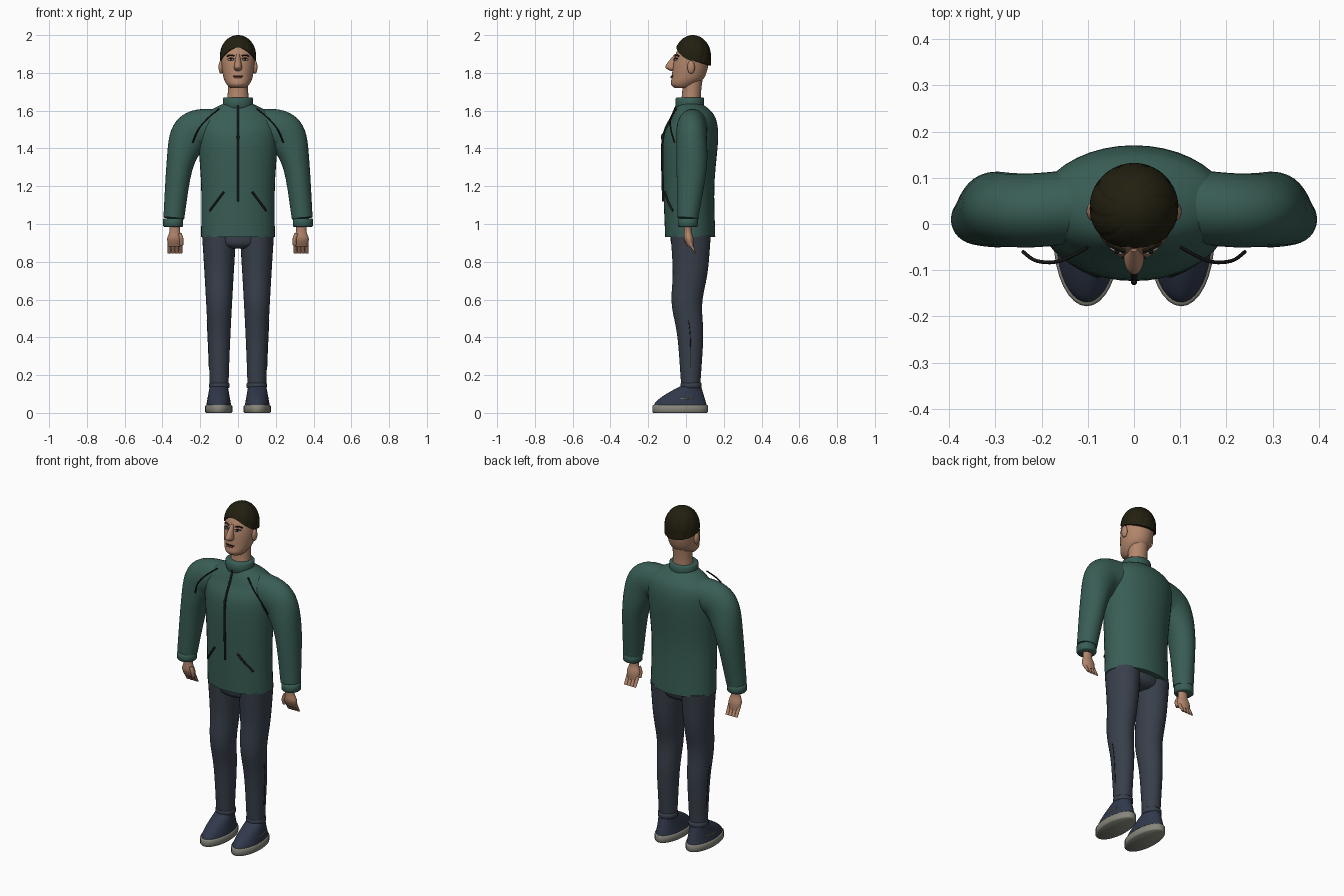
import bpy, bmesh, math
from mathutils import Vector
from mathutils.bvhtree import BVHTree

cube = bpy.data.objects.get("Cube")
if cube:
    bpy.data.objects.remove(cube, do_unlink=True)


def material(name, red, green, blue):
    mat = bpy.data.materials.new(name)
    mat.use_nodes = True
    mat.diffuse_color = (red, green, blue, 1)
    shader = mat.node_tree.nodes["Principled BSDF"]
    shader.inputs["Base Color"].default_value = mat.diffuse_color
    shader.inputs["Roughness"].default_value = .8
    return mat


GREEN = material("jacket green", .04, .11, .09)
NAVY = material("trouser navy", .04, .05, .07)
SHOE = material("shoe blue", .03, .04, .07)
SOLE = material("sole grey", .24, .24, .2)
SKIN = material("skin", .45, .24, .15)
HAIR = material("hair brown", .016, .014, .005)
DARK = material("dark trim", .01, .01, .01)
WHITE = material("eye white", .5, .45, .4)
LIPS = material("lips", .2, .07, .05)
THREAD = material("stitch tan", .35, .3, .1)


def finish(name, bm, mat, mirror=False):
    """Turn a bmesh into a smooth-shaded object, optionally mirrored in x."""
    bmesh.ops.recalc_face_normals(bm, faces=bm.faces)
    mesh = bpy.data.meshes.new(name)
    bm.to_mesh(mesh)
    bm.free()
    mesh.materials.append(mat)
    mesh.shade_smooth()
    mesh.set_sharp_from_angle(angle=math.radians(50))
    obj = bpy.data.objects.new(name, mesh)
    bpy.context.collection.objects.link(obj)
    if mirror:
        modifier = obj.modifiers.new("Mirror", "MIRROR")
        modifier.use_mirror_merge = False
    return obj


def smooth_rows(rows, steps):
    """Catmull-Rom interpolation through rows of numbers."""
    result = []
    last = len(rows) - 1
    for i in range(last):
        before, start, end, after = (rows[min(max(j, 0), last)] for j in range(i - 1, i + 3))
        for k in range(steps):
            t = k / steps
            result.append([q + t / 2 * (r - p + t * (2 * p - 5 * q + 4 * r - s
                           + t * (3 * (q - r) + s - p)))
                           for p, q, r, s in zip(before, start, end, after)])
    return result + [rows[last]]


def bridge(bm, rings):
    for lower, upper in zip(rings, rings[1:]):
        for i in range(len(lower)):
            bm.faces.new((lower[i - 1], lower[i], upper[i], upper[i - 1]))


def tube(name, rows, mat, mirror=False, sides=32, steps=5, follow=True):
    """Loft ellipses through rows of x, y, z, width radius, depth radius."""
    rows = smooth_rows(rows, steps)
    centres = [Vector(row[:3]) for row in rows]
    bm = bmesh.new()
    rings = []
    for i, (centre, row) in enumerate(zip(centres, rows)):
        across, deep = Vector((1, 0, 0)), Vector((0, 1, 0))
        if follow:
            ahead = centres[min(i + 1, len(rows) - 1)] - centres[max(i - 1, 0)]
            across = deep.cross(ahead).normalized()
            deep = ahead.cross(across).normalized()
        angles = [math.tau * k / sides for k in range(sides)]
        rings.append([bm.verts.new(centre + across * math.cos(a) * row[3]
                                   + deep * math.sin(a) * row[4]) for a in angles])
    bridge(bm, rings)
    bm.faces.new(rings[0])
    bm.faces.new(rings[-1])
    return finish(name, bm, mat, mirror)


def body(name, rows, mat, x=0, mirror=False):
    """Level cross-sections given as z, half width, y min, y max."""
    rows = [(x, (low + high) / 2, z, half, (high - low) / 2) for z, half, low, high in rows]
    return tube(name, rows, mat, mirror, sides=40, follow=False)


def band(name, x, y, bottom, top, width, depth, mat, mirror=False):
    """Short upright ring of cloth or rubber with bevelled rims."""
    rim = .005
    rows = [(x, y, z, width - inset, depth - inset) for z, inset in
            ((bottom, rim), (bottom + rim, 0), (top - rim, 0), (top, rim))]
    tube(name, rows, mat, mirror, steps=1, follow=False)


def line(name, points, radius, mat, mirror=False):
    tube(name, [(*point, radius, radius) for point in points], mat, mirror, sides=8)


def surface_line(name, obj, start, end, radius, mat, bow=0, mirror=False):
    """Line between two x, z points, laid on the front of an object."""
    tree = BVHTree.FromPolygons([v.co for v in obj.data.vertices],
                                [p.vertices for p in obj.data.polygons])
    points = []
    for k in range(9):
        t = k / 8
        x, z = Vector(start).lerp(Vector(end), t)
        z += bow * math.sin(math.pi * t)
        hit = tree.ray_cast(Vector((x, -1, z)), Vector((0, 1, 0)))[0]
        points.append((x, hit.y - radius / 2, z))
    line(name, points, radius, mat, mirror)


def blob(name, centre, size, mat, mirror=False):
    bm = bmesh.new()
    bmesh.ops.create_uvsphere(bm, u_segments=16, v_segments=10, radius=1)
    bmesh.ops.scale(bm, vec=size, verts=bm.verts)
    bmesh.ops.translate(bm, vec=centre, verts=bm.verts)
    finish(name, bm, mat, mirror)


# Jacket
jacket = body("jacket_body", [
    (.93, .195, -.11, .155), (1.2, .195, -.12, .15), (1.45, .21, -.12, .17),
    (1.55, .2, -.08, .16), (1.6, .15, -.06, .13), (1.64, .07, -.04, .08)], GREEN)
band("collar", 0, .02, 1.61, 1.67, .08, .075, GREEN)
tube("sleeves", [
    (.1, .04, 1.52, .09, .08), (.21, .03, 1.5, .105, .08), (.265, .03, 1.45, .1, .08),
    (.31, .03, 1.3, .07, .08), (.34, .01, 1.03, .055, .055)], GREEN, mirror=True)
band("cuffs", .343, .01, .985, 1.03, .053, .053, GREEN, mirror=True)
surface_line("zip", jacket, (0, 1.12), (0, 1.63), .006, DARK)
blob("zip_pull", (0, -.125, 1.46), (.007, .007, .02), DARK)
surface_line("pocket_openings", jacket, (.075, 1.17), (.15, 1.07), .006, DARK, mirror=True)
line("shoulder_seams", [(.1, -.05, 1.61), (.16, -.08, 1.56), (.21, -.08, 1.5),
                        (.24, -.06, 1.43)], .004, DARK, mirror=True)


# Trousers: legs taper evenly and the knees sit forward
def leg(z):
    t = (z - .14) / .8
    knee = math.exp(-((z - .58) / .12) ** 2)
    return .1, .025 - .02 * knee, z, .05 + .04 * t ** 1.3, .05 + .056 * t


heights = [.14 + .8 * k / 16 for k in range(17)]
tube("trouser_legs", [leg(z) for z in heights], NAVY, mirror=True, steps=2, follow=False)
seam = [(x + width, y, z) for x, y, z, width, depth in map(leg, heights[2:8])]
line("trouser_seams", seam, .002, DARK, mirror=True)
band("trouser_hems", .1, .027, .13, .16, .054, .056, NAVY, mirror=True)
body("hips", [(.87, .06, -.05, .09), (.9, .15, -.08, .12), (1, .18, -.08, .13)], NAVY)

# Shoes: the toe slopes up to the ankle
band("shoe_soles", .102, -.031, 0, .042, .072, .147, SOLE, mirror=True)
slope = [k / 8 for k in range(9)]
body("shoe_uppers", [(.04 + .1 * t, .066 - .018 * t, -.17 + .14 * t ** 1.5, .11 - .03 * t)
                     for t in slope], SHOE, x=.102, mirror=True)
line("shoe_stitching", [(.155, -.07, .07), (.16, -.01, .075), (.155, .04, .08)],
     .003, THREAD, mirror=True)

# Hands with curled fingers
body("palms", [(1, .03, -.01, .03), (.96, .028, -.01, .03), (.92, .04, -.01, .04),
               (.88, .032, .01, .04)], SKIN, x=.335, mirror=True)
for finger in range(4):
    x = .304 + .02 * finger
    curl = [(x, .02 + .01 * k, .9 - .018 * k, .01, .01 - .002 * k) for k in range(4)]
    tube("fingers_%d" % (finger + 1), curl, SKIN, mirror=True, sides=12)
line("thumbs", [(.31, 0, .95), (.3, 0, .92), (.3, .01, .89)], .011, SKIN, mirror=True)

# Neck and head
body("neck", [(1.62, .06, -.03, .08), (1.7, .054, -.02, .08), (1.78, .055, -.02, .09)], SKIN)
head = body("head", [
    (1.72, .04, -.06, .02), (1.74, .06, -.08, .06), (1.78, .078, -.075, .1),
    (1.86, .088, -.066, .12), (1.93, .08, -.04, .11), (1.98, .03, .01, .06)], SKIN)
body("nose", [(1.81, .01, -.08, -.04), (1.82, .02, -.1, -.04), (1.84, .02, -.107, -.04),
              (1.9, .008, -.06, -.04)], SKIN)
blob("ears", (.09, .027, 1.83), (.013, .02, .035), SKIN, mirror=True)

# Facial features
surface_line("eyes", head, (.025, 1.87), (.05, 1.87), .005, WHITE, mirror=True)
surface_line("pupils", head, (.036, 1.866), (.036, 1.876), .006, DARK, mirror=True)
surface_line("eyelashes", head, (.02, 1.873), (.054, 1.873), .003, DARK, .005, True)
surface_line("eyebrows", head, (.02, 1.89), (.058, 1.888), .004, HAIR, .005, True)
surface_line("mouth", head, (-.026, 1.784), (.026, 1.784), .003, DARK)
surface_line("lower_lip", head, (-.02, 1.777), (.02, 1.777), .005, LIPS)

# Hair: a dome with a shaped hairline and swirled grooves
bm = bmesh.new()
rings, sides, levels = [], 96, 24
for level in range(1, levels + 2):
    ring = []
    for i in range(sides):
        turn = math.tau * i / sides
        ahead = -math.sin(turn)
        rise = .045 + (.07 * ahead ** 2 if ahead > 0 else .025 * ahead) - .07
        phi = min(level / levels, 1) * math.acos(rise / .11)
        spread = math.sin(min(phi, math.pi / 2))
        groove = max(0, math.cos(10 * turn + 4 * phi)) ** 6
        size = .096 * spread * (1 - .035 * groove)
        if level > levels:
            size *= .85
        ring.append(bm.verts.new((size * math.cos(turn), .036 + size * math.sin(turn),
                                  1.89 + .11 * math.cos(phi))))
    rings.append(ring)
bridge(bm, rings)
bm.faces.new(rings[0])
finish("hair", bm, HAIR)
